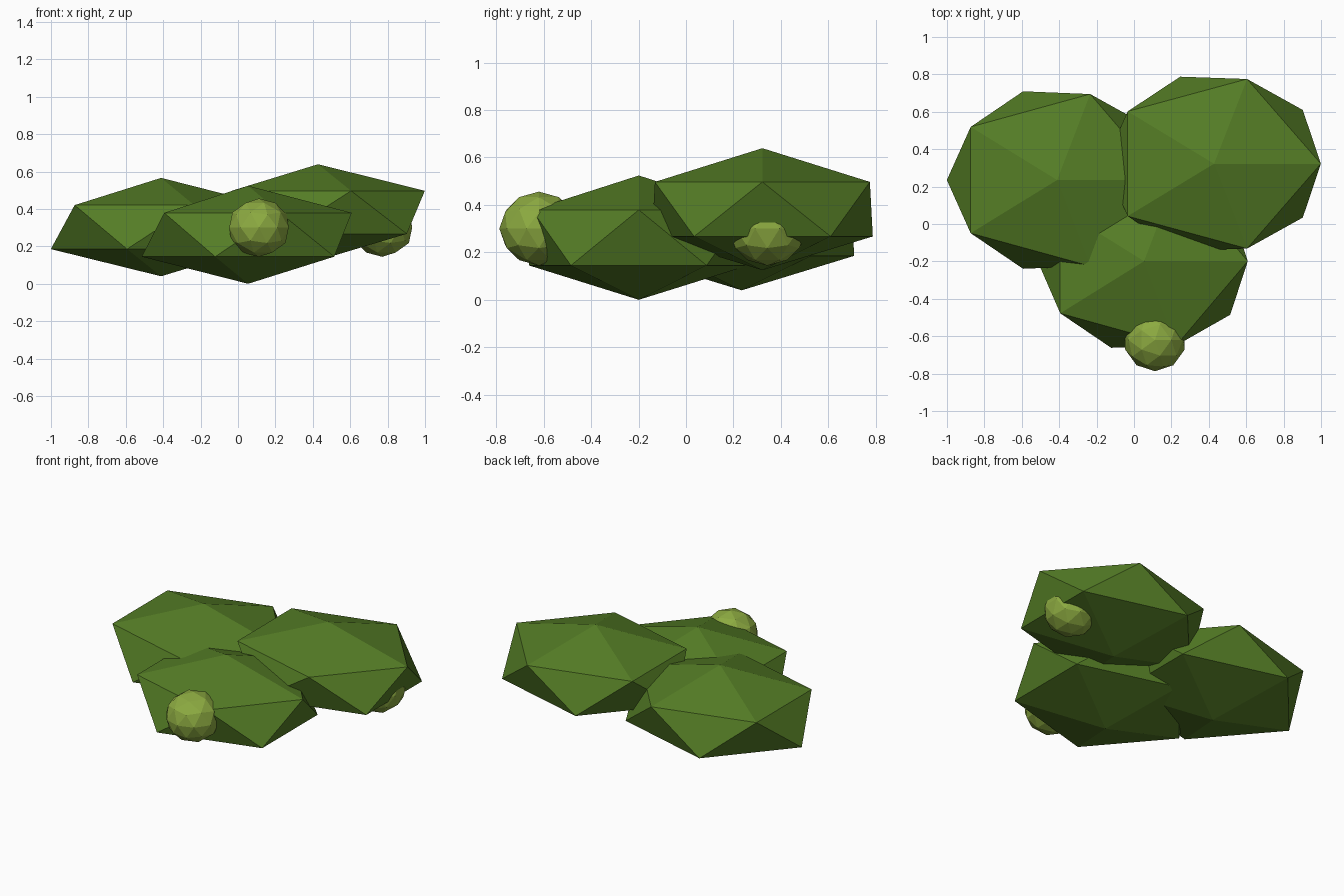
import bpy

if "Cube" in bpy.data.objects:
    bpy.data.objects.remove(bpy.data.objects["Cube"])


def material(name, color):
    m = bpy.data.materials.new(name)
    m.diffuse_color = (*color, 1)
    m.use_nodes = True
    m.node_tree.nodes["Principled BSDF"].inputs["Base Color"].default_value = m.diffuse_color
    return m


LEAF = material("leaf green", (0.090, 0.205, 0.019))
BUD = material("bud light green", (0.262, 0.402, 0.052))


def blob(name, subdivisions, center, radii, mat, taper=0.0):
    """Faceted icosphere, squashed to the radii and slightly wider below."""
    bpy.ops.mesh.primitive_ico_sphere_add(
        subdivisions=subdivisions, radius=1, location=center)
    ob = bpy.context.object
    ob.name = name
    for v in ob.data.vertices:
        k = 1 - taper * v.co.z
        v.co = (v.co.x * radii[0] * k, v.co.y * radii[1] * k, v.co.z * radii[2])
    ob.data.materials.append(mat)
    return ob


# three flattened leafy clumps
blob("left_clump", 1, (-0.411, 0.235, 0.303), (0.649, 0.549, 0.263), LEAF, 0.035)
blob("right_clump", 1, (0.428, 0.322, 0.382), (0.647, 0.540, 0.257), LEAF, 0.03)
blob("front_clump", 1, (0.054, -0.199, 0.262), (0.628, 0.537, 0.262), LEAF, 0.03)

# two small buds
for name, pos in (("front_bud", (0.112, -0.620, 0.300)),
                  ("right_bud", (0.772, 0.343, 0.300))):
    blob(name, 2, pos, (0.167, 0.167, 0.156), BUD)
